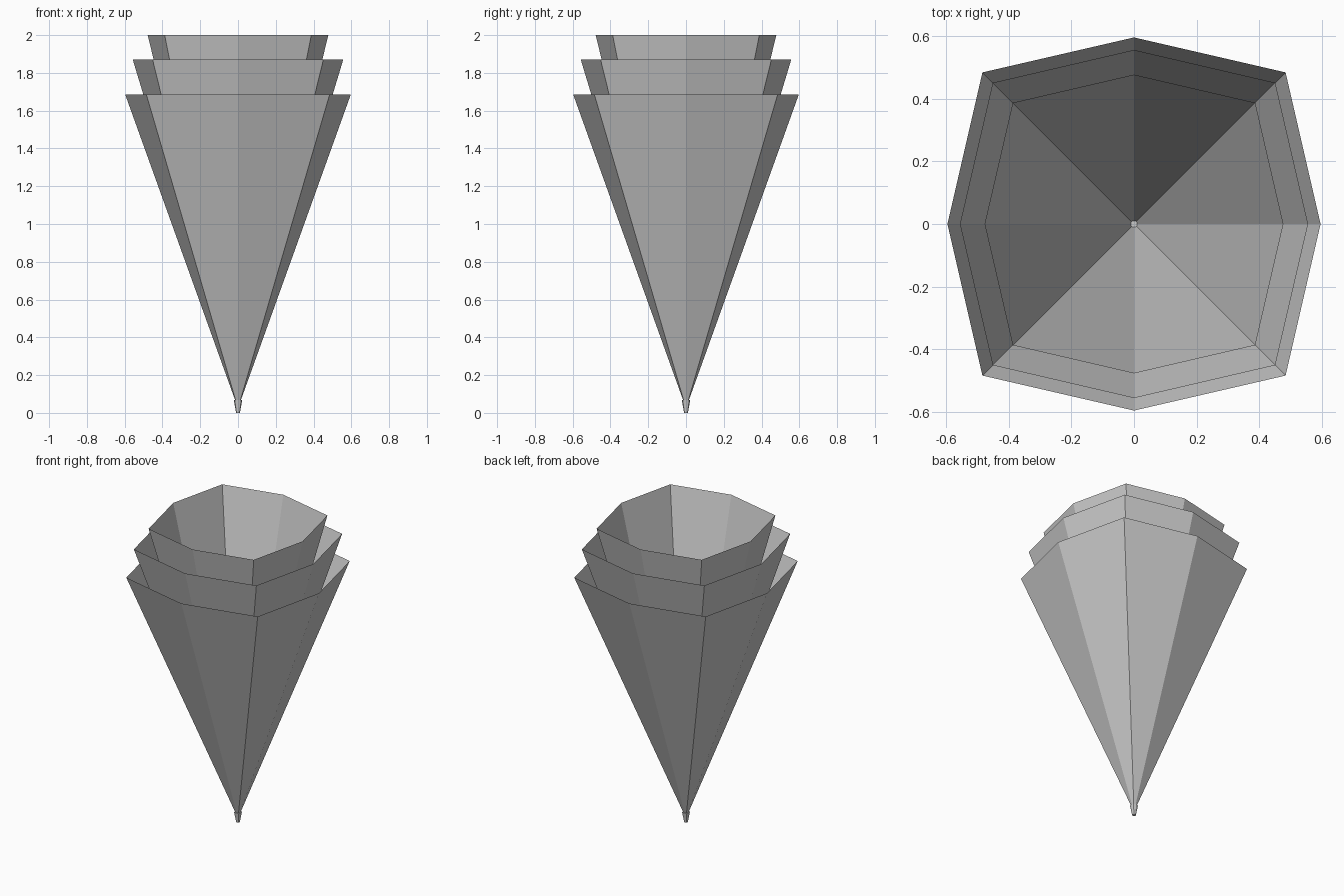
import bpy
import bmesh
from math import sin, cos, tau

cube = bpy.data.objects.get("Cube")
if cube:
    bpy.data.objects.remove(cube, do_unlink=True)

# Single plain grey
grey = bpy.data.materials.new("light_grey")
grey.use_nodes = True
colour = (0.6, 0.6, 0.6, 1)
grey.diffuse_color = colour
grey.node_tree.nodes["Principled BSDF"].inputs["Base Color"].default_value = colour


def finish(name, bm):
    bmesh.ops.recalc_face_normals(bm, faces=bm.faces)
    mesh = bpy.data.meshes.new(name)
    bm.to_mesh(mesh)
    bm.free()
    mesh.materials.append(grey)
    obj = bpy.data.objects.new(name, mesh)
    bpy.context.collection.objects.link(obj)
    return obj


def ring(bm, side, corner, z):
    """Eight points: side middles on the axes, corners on the diagonals."""
    points = []
    for i in range(8):
        r = corner * 2 ** 0.5 if i % 2 else side
        points.append(bm.verts.new((r * cos(i * tau / 8), r * sin(i * tau / 8), z)))
    return points


# Nested open cones sharing one apex
def cone(name, side, corner, top):
    bm = bmesh.new()
    rim = ring(bm, side, corner, top)
    apex = bm.verts.new((0, 0, 0.025))
    for i in range(8):
        bm.faces.new((rim[i], apex, rim[(i + 1) % 8]))
    finish(name, bm)


cone("outer_cone", 0.597, 0.485, 1.685)
cone("middle_cone", 0.557, 0.452, 1.87)
cone("inner_cone", 0.478, 0.388, 2.0)

# Small closed tip at the foot
bm = bmesh.new()
low = ring(bm, 0.01, 0.008, 0)
high = ring(bm, 0.022, 0.017, 0.067)
for i in range(8):
    j = (i + 1) % 8
    bm.faces.new((low[i], low[j], high[j], high[i]))
bm.faces.new(low)
bm.faces.new(high)
finish("tip", bm)
